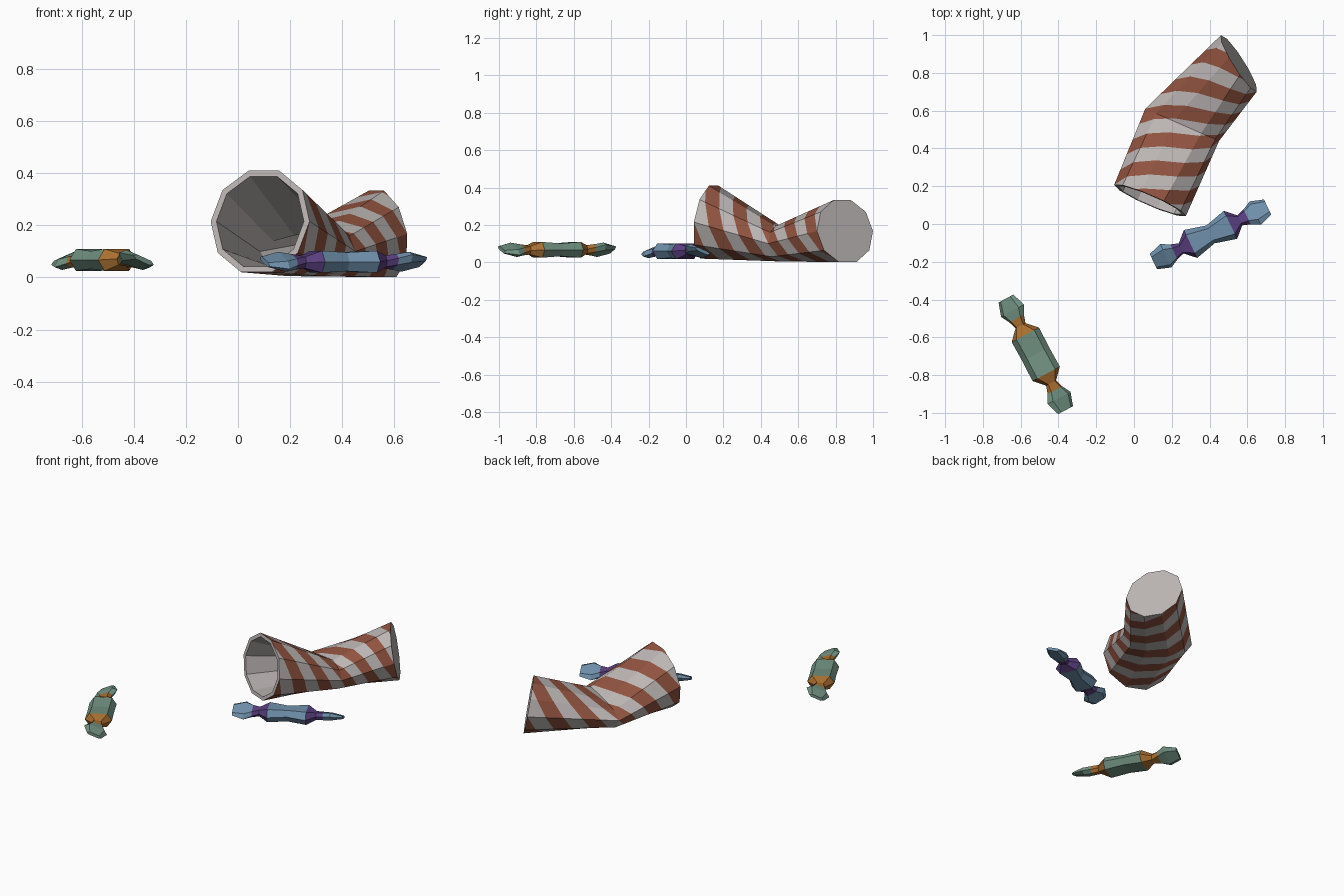
import bpy, bmesh, math
from mathutils import Vector, Matrix

if "Cube" in bpy.data.objects:
    bpy.data.objects.remove(bpy.data.objects["Cube"])


def mat(name, r, g, b):
    m = bpy.data.materials.new(name)
    m.diffuse_color = (r, g, b, 1)
    m.use_nodes = True
    m.node_tree.nodes["Principled BSDF"].inputs["Base Color"].default_value = m.diffuse_color
    return m


WHITE = mat("paper_white", 0.50, 0.465, 0.455)
RED = mat("stripe_red", 0.28, 0.085, 0.05)
GREEN = mat("wrapper_green", 0.17, 0.29, 0.225)
ORANGE = mat("wrapper_orange", 0.40, 0.16, 0.03)
BLUE = mat("wrapper_blue", 0.16, 0.28, 0.41)
PURPLE = mat("wrapper_purple", 0.10, 0.05, 0.21)


def finish(bm, name, mats):
    bmesh.ops.recalc_face_normals(bm, faces=bm.faces)
    me = bpy.data.meshes.new(name)
    bm.to_mesh(me)
    bm.free()
    for m in mats:
        me.materials.append(m)
    ob = bpy.data.objects.new(name, me)
    bpy.context.collection.objects.link(ob)
    return ob


# ---- Crumpled striped cup: three ten-sided rings ----
N = 10


def ring(center, u, up, r):
    c, u, up = Vector(center), Vector(u).normalized(), Vector(up).normalized()
    return [c + r * (math.cos(k * math.tau / N) * u + math.sin(k * math.tau / N) * up)
            for k in range(N)]


def shrink(pts, s, shift=Vector()):
    c = sum(pts, Vector()) / len(pts)
    return [c + (p - c) * s + shift for p in pts]


FRONT_U = Vector((0.917, -0.4, 0))
mouth = ring((0.085, 0.125, 0.215), FRONT_U, (0.075, 0.115, 0.99), 0.207)
base = ring((0.555, 0.85, 0.167), (0.535, -0.845, 0), (-0.14, -0.088, 0.986), 0.177)
# crushed waist: (offset sideways, height)
waist_profile = [(0.213, 0.10), (0.19, 0.16), (0.11, 0.195), (-0.05, 0.17), (-0.15, 0.145),
                 (-0.213, 0.10), (-0.17, 0.04), (-0.07, 0.005), (0.07, 0.005), (0.17, 0.03)]
waist = [Vector((0.255, 0.525, z)) + FRONT_U * o for o, z in waist_profile]
rings = [mouth, waist, base]


def on_wall(x, y):
    i, j = min(int(x + 1e-5), N - 1), min(int(y + 1e-5), 1)
    a = rings[j][i].lerp(rings[j][(i + 1) % N], x - i)
    b = rings[j + 1][i].lerp(rings[j + 1][(i + 1) % N], x - i)
    return a.lerp(b, y - j)


# unrolled wall, cut along the slanted stripe edges, then rolled up
bm = bmesh.new()
grid = [[bm.verts.new((i, j, 0)) for i in range(N + 1)] for j in range(3)]
for j in range(2):
    for i in range(N):
        bm.faces.new((grid[j][i], grid[j][i + 1], grid[j + 1][i + 1], grid[j + 1][i]))
for m in range(1, 17):
    bmesh.ops.bisect_plane(bm, geom=bm.verts[:] + bm.edges[:] + bm.faces[:], dist=1e-5,
                           plane_co=(0, 0.5 * m / 2.5, 0), plane_no=Vector((0.3, 2.5, 0)).normalized())
for f in bm.faces:
    c = f.calc_center_median()
    phase = 2.5 * c.y + 0.3 * c.x + 0.25
    f.material_index = 1 if math.cos(math.tau * phase) > 0 else 0
for v in bm.verts:
    v.co = on_wall(v.co.x, v.co.y)
bmesh.ops.remove_doubles(bm, verts=bm.verts, dist=1e-5)
finish(bm, "cup_wall", [WHITE, RED])

# rim, inner lining and closed base
bm = bmesh.new()
inner = [mouth, shrink(mouth, 0.885), shrink(waist, 0.88),
         shrink(base, 0.88, Vector((-0.017, -0.011, 0)))]
loops = [[bm.verts.new(p) for p in r] for r in inner]
for a, b in zip(loops, loops[1:]):
    for i in range(N):
        k = (i + 1) % N
        bm.faces.new((a[i], a[k], b[k], b[i]))
bm.faces.new(loops[-1])
bmesh.ops.recalc_face_normals(bm, faces=bm.faces)
if loops[-1][0].link_faces and bm.faces[:][-1].normal.dot(Vector((-0.8, -0.5, 0))) < 0:
    bmesh.ops.reverse_faces(bm, faces=bm.faces[:])
me = bpy.data.meshes.new("cup_lining")
bm.to_mesh(me)
bm.free()
me.materials.append(WHITE)
bpy.context.collection.objects.link(bpy.data.objects.new("cup_lining", me))

bm = bmesh.new()
f = bm.faces.new([bm.verts.new(p) for p in base])
f.normal_update()
if f.normal.dot(Vector((0.845, 0.535, 0))) < 0:
    f.normal_flip()
me = bpy.data.meshes.new("cup_base")
bm.to_mesh(me)
bm.free()
me.materials.append(WHITE)
bpy.context.collection.objects.link(bpy.data.objects.new("cup_base", me))


# ---- Wrapped candies: six-sided loft, twisted tails ----
def candy(name, center, axis, mid_w, mid_h, mats):
    # (distance, half width, half height, roll in degrees)
    half = [(0.117, 0.082, 0.042, 0), (0.172, 0.03, 0.022, -8), (0.215, 0.046, 0.022, -18),
            (0.262, 0.074, 0.022, -22), (0.335, 0.048, 0.009, -22)]
    stations = ([(-t, w, h, -r) for t, w, h, r in reversed(half)]
                + [(0, mid_w, mid_h, 0)] + half)
    a = Vector((axis[0], axis[1], 0)).normalized()
    n = Vector((-a.y, a.x, 0))
    bm = bmesh.new()
    loops = []
    for t, w, h, r in stations:
        rot = Matrix.Rotation(math.radians(r), 2)
        loop = []
        for p, q in ((1, 0), (0.65, 1), (-0.65, 1), (-1, 0), (-0.65, -1), (0.65, -1)):
            s = rot @ Vector((p * w, q * h))
            loop.append(bm.verts.new(Vector(center) + a * t + n * s.x + Vector((0, 0, s.y))))
        loops.append(loop)
    for s, (la, lb) in enumerate(zip(loops, loops[1:])):
        for i in range(6):
            k = (i + 1) % 6
            f = bm.faces.new((la[i], la[k], lb[k], lb[i]))
            f.material_index = 1 if s in (2, 3, 6, 7) else 0
    bm.faces.new(loops[0])
    bm.faces.new(loops[-1])
    finish(bm, name, mats)


candy("green_candy", (-0.52, -0.69, 0.067), (0.47, -0.88), 0.08, 0.034, [GREEN, ORANGE])
candy("blue_candy", (0.405, -0.055, 0.06), (0.9, 0.43), 0.052, 0.036, [BLUE, PURPLE])
